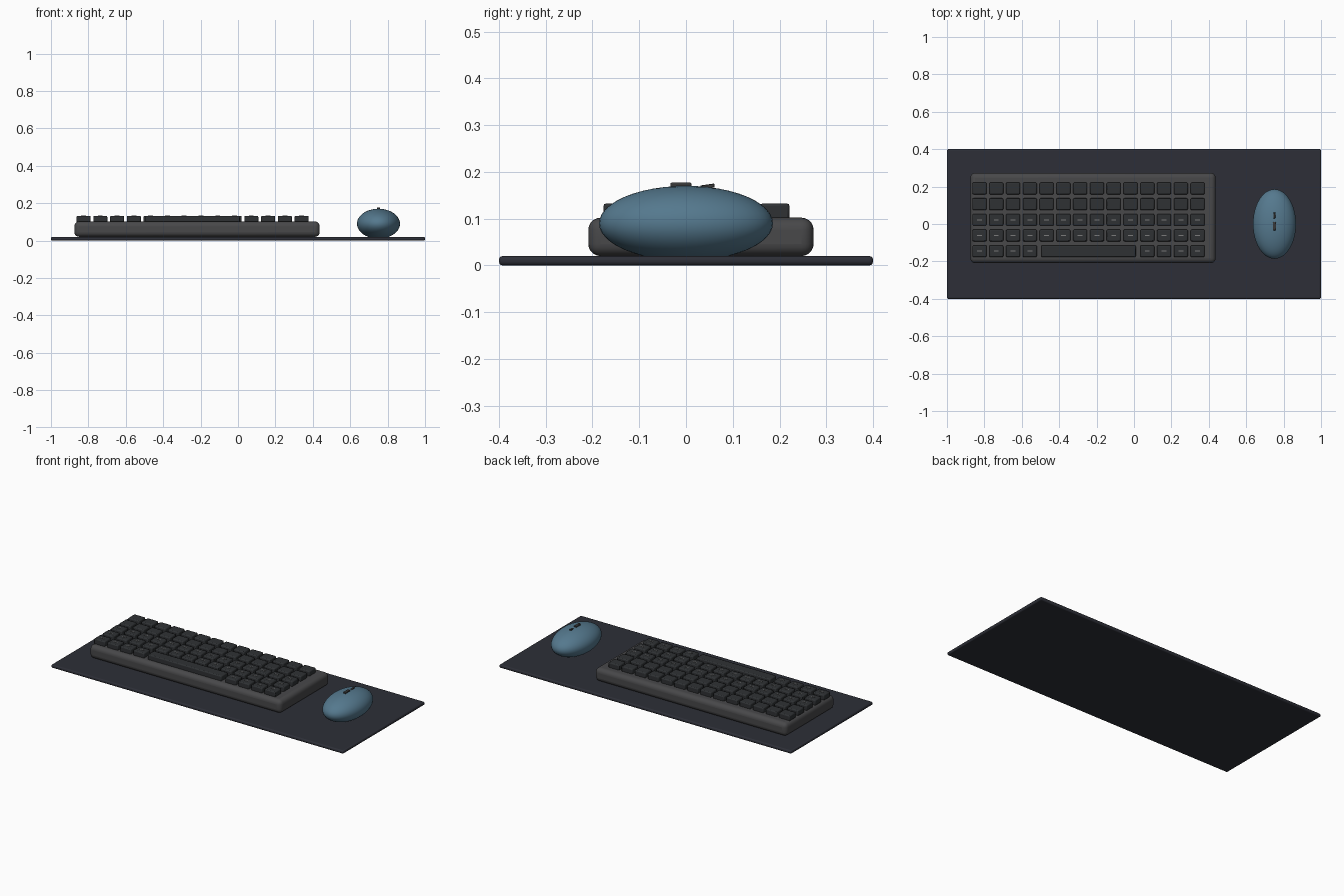
import bpy, math

if "Cube" in bpy.data.objects:
    bpy.data.objects.remove(bpy.data.objects["Cube"])


def material(name, rgb):
    m = bpy.data.materials.new(name)
    m.diffuse_color = (*rgb, 1)
    m.use_nodes = True
    m.node_tree.nodes["Principled BSDF"].inputs["Base Color"].default_value = m.diffuse_color
    return m


MAT = material("dark_fabric", (0.026, 0.028, 0.038))
CASE = material("case_grey", (0.065, 0.065, 0.068))
KEY = material("key_grey", (0.028, 0.031, 0.034))
MARK = material("mark_grey", (0.2, 0.2, 0.2))
BLUE = material("mouse_blue", (0.09, 0.19, 0.27))
WHEEL = material("wheel_dark", (0.04, 0.04, 0.04))


def box(name, center, size, mat, bevel=0, segments=3, tilt=0):
    bpy.ops.mesh.primitive_cube_add(size=1, location=center)
    ob = bpy.context.object
    ob.name = name
    ob.scale = size
    bpy.ops.object.transform_apply(location=False, rotation=False, scale=True)
    ob.rotation_euler.x = tilt
    ob.data.materials.append(mat)
    if bevel:
        mod = ob.modifiers.new("bevel", 'BEVEL')
        mod.width = bevel
        mod.segments = segments
        bpy.ops.object.shade_smooth_by_angle(angle=math.radians(35))
    return ob


def copy(source, name, center):
    ob = source.copy()
    ob.name = name
    ob.location = center
    bpy.context.collection.objects.link(ob)
    return ob


# Desk mat and keyboard case
box("desk_mat", (0, 0, 0.01), (2, 0.8, 0.02), MAT, 0.008)
box("keyboard_case", (-0.219, 0.032, 0.061), (1.312, 0.482, 0.082), CASE, 0.026, 5)

# Key grid: 14 columns by 5 rows, the space bar fills columns 4-9 in the front row
X0, Y0, DX, DY = -0.826, 0.19, 0.0897, 0.0838
KEY_Z, KEY_TOP = 0.115, 0.1325
first_key = first_mark = None
for row in range(5):
    for col in range(14):
        if row == 4 and 4 <= col <= 9:
            continue
        x, y = X0 + col * DX, Y0 - row * DY
        name = f"key_{row}_{col}"
        if first_key is None:
            first_key = box(name, (x, y, KEY_Z), (0.075, 0.063, 0.035), KEY, 0.006, 2)
        else:
            copy(first_key, name, (x, y, KEY_Z))
        # Small raised dash on the three front rows
        if row >= 2:
            pos = (x, y, KEY_TOP)
            if first_mark is None:
                first_mark = box("key_dash", pos, (0.026, 0.005, 0.003), MARK)
            else:
                copy(first_mark, f"key_dash_{row}_{col}", pos)
box("space_bar", (X0 + 6.5 * DX, Y0 - 4 * DY, KEY_Z), (0.505, 0.063, 0.035), KEY, 0.006, 2)

# Mouse shell
bpy.ops.mesh.primitive_uv_sphere_add(segments=48, ring_count=24, radius=1, location=(0.751, 0, 0.09))
shell = bpy.context.object
shell.name = "mouse_shell"
shell.scale = (0.115, 0.186, 0.08)
bpy.ops.object.transform_apply(location=False, rotation=False, scale=True)
bpy.ops.object.shade_smooth()
shell.data.materials.append(BLUE)

# Scroll wheel and small button on top of the mouse
box("scroll_wheel", (0.751, -0.011, 0.170), (0.017, 0.045, 0.014), WHEEL, 0.003, 2)
box("mouse_button", (0.751, 0.046, 0.169), (0.010, 0.030, 0.008), WHEEL, 0.001, 1, math.radians(8))
